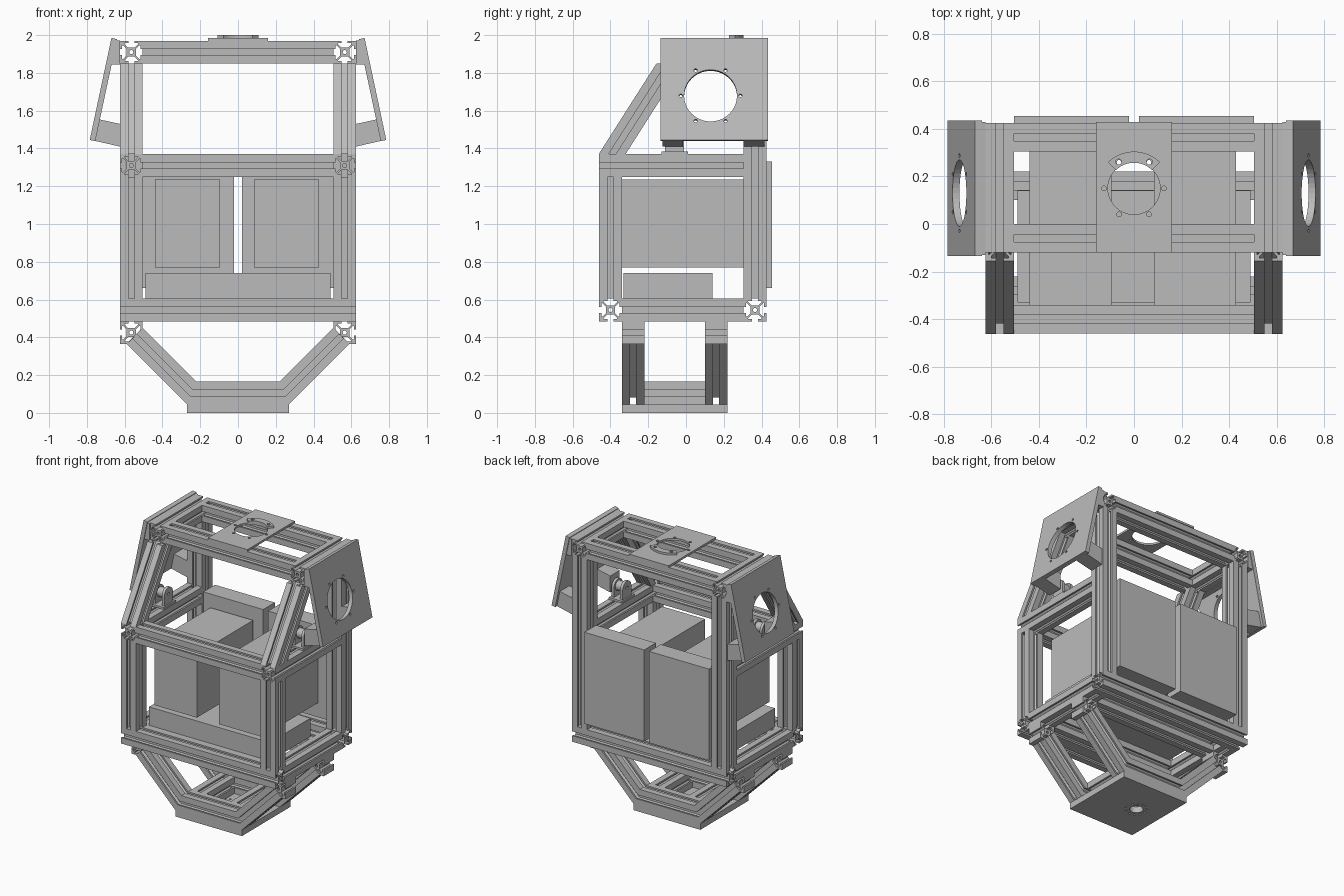
import bpy, bmesh
from math import cos, sin, pi
from mathutils import Vector, Matrix

old = bpy.data.objects.get("Cube")
if old:
    bpy.data.objects.remove(old)

grey = bpy.data.materials.new("aluminium grey")
grey.use_nodes = True
GREY = (0.5, 0.5, 0.5, 1)
grey.diffuse_color = GREY
grey.node_tree.nodes["Principled BSDF"].inputs["Base Color"].default_value = GREY

X, Y, Z = Vector((1, 0, 0)), Vector((0, 1, 0)), Vector((0, 0, 1))
H = 0.06  # half width of a rail


def finish(name, bm):
    bmesh.ops.recalc_face_normals(bm, faces=bm.faces)
    me = bpy.data.meshes.new(name)
    bm.to_mesh(me)
    bm.free()
    me.materials.append(grey)
    ob = bpy.data.objects.new(name, me)
    bpy.context.collection.objects.link(ob)
    return ob


def frame(origin, u, v, w):
    m = Matrix((u, v, w)).transposed().to_4x4()
    m.translation = Vector(origin)
    return m


def solid(name, loops, depth, m, cuts=()):
    """Extrude an outline with holes along local z; trim with (point, normal) planes."""
    bm = bmesh.new()
    edges = []
    for loop in loops:
        vs = [bm.verts.new((p[0], p[1], 0)) for p in loop]
        edges += [bm.edges.new((vs[i - 1], vs[i])) for i in range(len(vs))]
    bmesh.ops.triangle_fill(bm, use_beauty=True, edges=edges, normal=Z)
    ext = bmesh.ops.extrude_face_region(bm, geom=bm.faces[:], use_keep_orig=True)
    top = [g for g in ext["geom"] if isinstance(g, bmesh.types.BMVert)]
    bmesh.ops.translate(bm, verts=top, vec=(0, 0, depth))
    bm.transform(m)
    for co, no in cuts:
        geom = bm.verts[:] + bm.edges[:] + bm.faces[:]
        cut = bmesh.ops.bisect_plane(bm, geom=geom, plane_co=co, plane_no=no, clear_outer=True)
        rim = [g for g in cut["geom_cut"] if isinstance(g, bmesh.types.BMEdge)]
        bmesh.ops.triangle_fill(bm, use_beauty=True, edges=rim, normal=no)
    return finish(name, bm)


def box(name, lo, hi):
    bm = bmesh.new()
    bmesh.ops.create_cube(bm, size=1)
    lo, hi = Vector(lo), Vector(hi)
    bm.transform(Matrix.Translation((lo + hi) / 2) @ Matrix.Diagonal((*(hi - lo), 1)))
    return finish(name, bm)


def ring(cx, cy, r, n=32, start=0, sweep=2 * pi):
    steps = n if sweep >= 2 * pi else n - 1
    return [(cx + r * cos(start + sweep * i / steps), cy + r * sin(start + sweep * i / steps))
            for i in range(n)]


def bolts(cx, cy, r, n, size):
    return [ring(cx + r * cos(2 * pi * i / n), cy + r * sin(2 * pi * i / n), size, 10)
            for i in range(n)]


def rect(x0, y0, x1, y1):
    return [(x0, y0), (x1, y0), (x1, y1), (x0, y1)]


# Slotted rail cross-section: one side, repeated four times
half = [(H, H), (.016, H), (.016, .048), (.036, .048), (.036, .043), (.017, .024)]
side = half + [(-x, y) for x, y in reversed(half[1:])]
section = []
for k in range(4):
    for x, y in side:
        for _ in range(k):
            x, y = -y, x
        section.append((x, y))
RAIL = [section, ring(0, 0, .011, 10)]


def rail(name, a, b, cuts=()):
    a, b = Vector(a), Vector(b)
    w = (b - a).normalized()
    u = X if abs(w.x) < 1e-3 else Y
    return solid(name, RAIL, (b - a).length, frame(a, u, w.cross(u), w), cuts)


FRONT, BACK, PX = -.40, .365, .565   # rail centre lines
LOW, MID, TOP = .545, 1.31, 1.91
IN = PX - H

# Cross rails
for label, y in (("front", FRONT), ("back", BACK)):
    rail("base_%s_rail" % label, (-PX - H, y, LOW), (PX + H, y, LOW))
rail("middle_front_rail", (-IN, FRONT, MID), (IN, FRONT, MID))
rail("top_front_rail", (-IN, -.06, TOP), (IN, -.06, TOP))
rail("top_back_rail", (-IN, BACK, TOP), (IN, BACK, TOP))
for y in (-.28, .16):
    rail("base_cross_rail", (-IN, y, LOW), (IN, y, LOW))

for s, tag in ((1, "left"), (-1, "right")):
    x = s * PX
    # Frame sides
    rail(tag + "_base_rail", (x, FRONT + H, LOW), (x, BACK - H, LOW))
    rail(tag + "_middle_rail", (x, FRONT - H, MID), (x, BACK - H, MID))
    rail(tag + "_top_rail", (x, -.12, TOP), (x, BACK + H, TOP))
    rail(tag + "_front_post", (x, FRONT, LOW + H), (x, FRONT, MID - H))
    rail(tag + "_back_post", (x, BACK, LOW + H), (x, BACK, TOP - H))
    low, slope = Vector((x, -.391, MID + H)), Vector((0, .537, .843))
    rail(tag + "_slanted_post", low - slope * .2, low + slope * .8,
         [((0, 0, MID + H), -Z), ((0, 0, TOP - H), Z)])

    # Tilted side mount with a round opening
    up = Vector((-.115 * s, 0, .54)).normalized()
    inward = Vector((-.54 * s, 0, -.115)).normalized()
    holes = [ring(.13, .24, .14, 40)] + bolts(.13, .24, .158, 6, .009)
    solid(tag + "_mount_plate", [rect(-.135, 0, .435, .552)] + holes, .03,
          frame((s * .785, 0, 1.445), Y, up, inward))
    wedge = [(.625, 1.845), (.625, 1.97), (.67, 1.98), (.685, 1.845)]
    solid(tag + "_mount_wedge", [[(s * a, b) for a, b in wedge]], .56,
          frame((0, -.13, 0), X, Z, Y))
    arm = [(.625, 1.53), (.745, 1.556), (.77, 1.443), (.625, 1.41)]
    for y0 in (-.125, .305):
        solid(tag + "_mount_arm", [[(s * a, b) for a, b in arm]], .11,
              frame((0, y0, 0), X, Z, Y))

    # Hinge bracket standing on the middle rail
    cheek = ring(-.06, 1.455, .05, 16, 0, pi) + [(-.11, 1.37), (-.01, 1.37)]
    for dx in (-.045, .025):
        solid(tag + "_hinge_cheek", [cheek, ring(-.06, 1.455, .012, 10)], .02,
              frame((x + dx, 0, 0), Y, Z, X))
    solid(tag + "_hinge_roller", [ring(-.06, 1.455, .036, 20)], .05,
          frame((x - .025, 0, 0), Y, Z, X))
    box(tag + "_hinge_foot", (x - .055, -.13, 1.37), (x + .055, .01, 1.385))

    # Lower cradle: mitred struts and their hangers
    knee = Vector((s * .245, 0, .105))
    run = Vector((s, 0, 1)).normalized()
    miter = Vector((-s * .924, 0, -.383))
    for y in (-.28, .16):
        k = knee + Y * y
        end = Vector((s * .5475, y, .4075))
        rail(tag + "_cradle_strut", k - run * .1, end, [(k, miter)])
        rail(tag + "_cradle_hanger", (x, y - H, .425), (x, y + H, .425), [(end, -run)])
    rail(tag + "_cradle_side_rail", (s * .16, -.22, .105), (s * .16, .10, .105))

for y in (-.28, .16):
    ends = [((s * .245, y, .105), Vector((s * .924, 0, .383))) for s in (1, -1)]
    rail("cradle_bottom_rail", (-.33, y, .105), (.33, y, .105), ends)

# Foot plate
solid("foot_plate", [rect(-.27, -.34, .27, .22), ring(-.07, -.06, .045)]
      + bolts(-.07, -.06, .072, 12, .008), .045, frame((0, 0, 0), X, Y, Z))

# Top plate and its curved pad
solid("top_plate", [rect(-.16, -.12, .16, .43), ring(0, .15, .11, 40)]
      + bolts(0, .15, .126, 6, .01), .015, frame((0, 0, 1.97), X, Y, Z))
arc = ring(0, .15, .155, 16, pi / 4, pi / 2) + ring(0, .15, .108, 16, 3 * pi / 4, -pi / 2)
solid("curved_pad", [arc] + [ring(s * .065, .262, .012, 10) for s in (1, -1)], .015,
      frame((0, 0, 1.985), X, Y, Z))

# Enclosures inside the frame
box("floor_box", (-.49, -.33, .605), (.49, .14, .74))
for a, b in ((-.44, -.095), (.085, .43)):
    box("front_box", (a, -.34, .77), (b, .31, 1.235))
for a, b in ((-.505, -.02), (.02, .505)):
    box("back_box", (a, .32, .66), (b, .455, 1.33))
